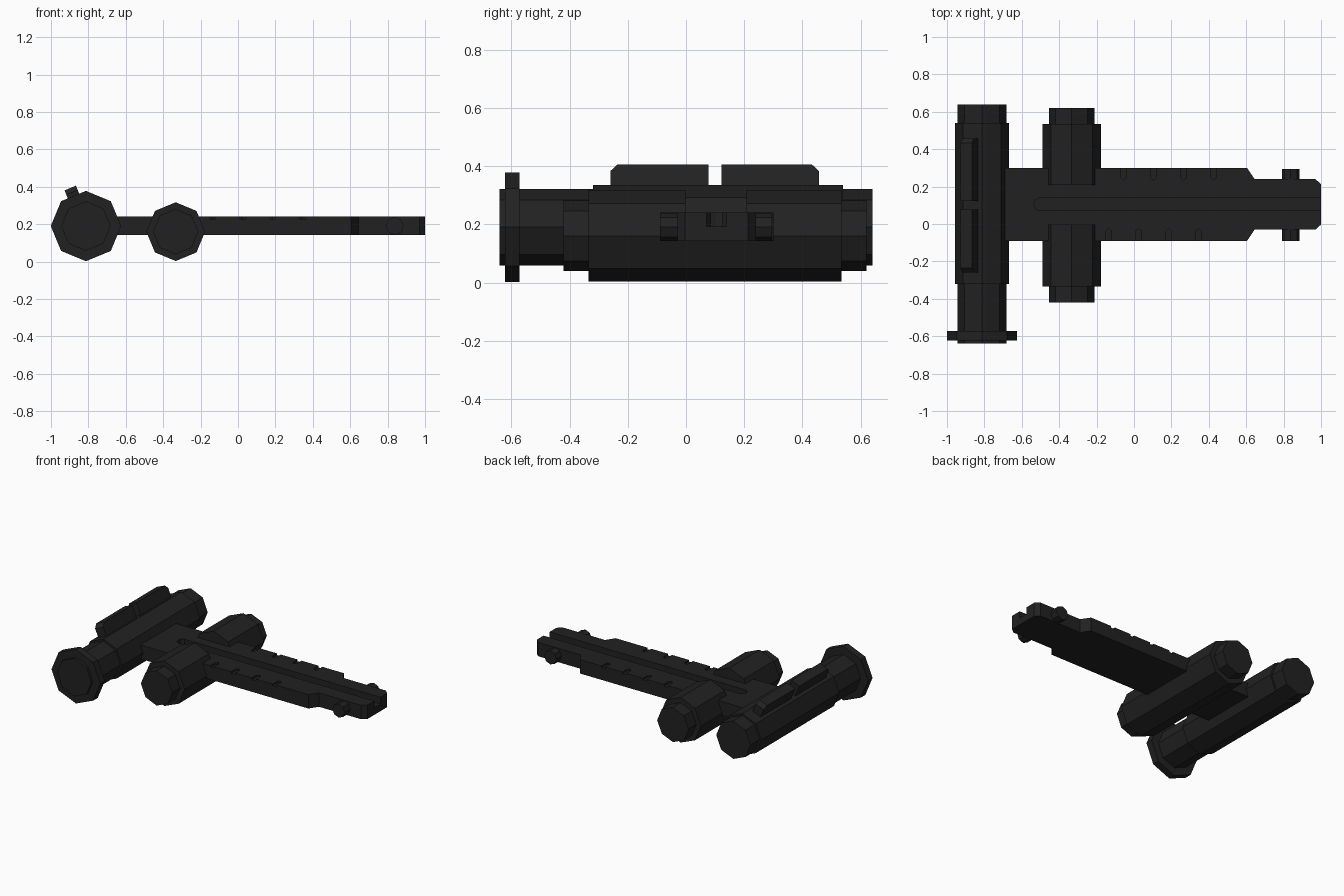
import bpy, bmesh, math
from mathutils import Vector, Matrix

if "Cube" in bpy.data.objects:
    bpy.data.objects.remove(bpy.data.objects["Cube"])

black = bpy.data.materials.new("matte_black")
black.diffuse_color = (0.0155, 0.0155, 0.0155, 1)
black.use_nodes = True
black.node_tree.nodes["Principled BSDF"].inputs["Base Color"].default_value = black.diffuse_color


def prism(name, pts, a, b, axis="y", ends=None):
    """Extrude a 2D outline from a to b along y (outline in x,z) or z (outline in x,y)."""
    place = (lambda u, v, w: (u, w, v)) if axis == "y" else (lambda u, v, w: (u, v, w))
    bm = bmesh.new()
    lo = [bm.verts.new(place(u, v, a)) for u, v in pts]
    hi = [bm.verts.new(place(u, v, b)) for u, v in pts]
    bm.faces.new(lo)
    bm.faces.new(hi[::-1])
    n = len(pts)
    for i in range(n):
        j = (i + 1) % n
        bm.faces.new((lo[j], lo[i], hi[i], hi[j]))
    bmesh.ops.recalc_face_normals(bm, faces=bm.faces)
    me = bpy.data.meshes.new(name)
    bm.to_mesh(me)
    bm.free()
    me.materials.append(black)
    ob = bpy.data.objects.new(name, me)
    bpy.context.collection.objects.link(ob)
    return ob


def octagon(cx, cz, r, lower=False):
    """Octagon with a corner pointing up; optionally only its lower half."""
    steps = range(4, 9) if lower else range(8)
    return [(cx + r * math.cos(i * math.pi / 4), cz + r * math.sin(i * math.pi / 4)) for i in steps]


def cut(target, cutter):
    cutter.hide_render = True
    cutter.hide_viewport = True
    cutter.display_type = "WIRE"
    m = target.modifiers.new("cut", "BOOLEAN")
    m.operation = "DIFFERENCE"
    m.solver = "EXACT"
    m.object = cutter


# Large tube: body, narrower core showing at both ends, front flange
MX, MZ = -0.813, 0.19
prism("large_tube_body", octagon(MX, MZ, 0.145), -0.32, 0.54)
prism("large_tube_core", octagon(MX, MZ, 0.132), -0.64, 0.64)
prism("large_tube_flange", octagon(MX, MZ, 0.188), -0.622, -0.572)

# Small tube: two full ends joined by a lower half under the plate
SX, SZ = -0.333, 0.16
prism("small_tube_front", octagon(SX, SZ, 0.157), -0.335, -0.002)
prism("small_tube_back", octagon(SX, SZ, 0.157), 0.208, 0.535)
prism("small_tube_bridge", octagon(SX, SZ, 0.157, lower=True), -0.002, 0.208)
prism("small_tube_front_tip", octagon(SX, SZ, 0.121), -0.42, -0.335)
prism("small_tube_back_tip", octagon(SX, SZ, 0.121), 0.535, 0.62)

# Flat plate with a stepped, chamfered end
PY = 0.105
half = [(-0.70, 0.195), (0.605, 0.195), (0.645, 0.135), (0.97, 0.135), (1.0, 0.108)]
outline = [(x, PY - h) for x, h in half] + [(x, PY + h) for x, h in reversed(half)]
plate = prism("plate", outline, 0.143, 0.24, "z")

# Long centre groove with a rounded inner end
groove = [(1.1, PY - 0.034), (1.1, PY + 0.034), (-0.51, PY + 0.034), (-0.53, PY + 0.02),
          (-0.535, PY), (-0.53, PY - 0.02), (-0.51, PY - 0.034)]
cut(plate, prism("groove_cutter", groove, 0.192, 0.30, "z"))

# Shallow notches along both long edges
for side, start in ((-1, -0.135), (1, -0.055)):
    for i in range(4):
        x = start + 0.16 * i
        shape = [(x - 0.015, PY + side * 0.25), (x - 0.015, PY + side * 0.142), (x, PY + side * 0.13),
                 (x + 0.015, PY + side * 0.142), (x + 0.015, PY + side * 0.25)]
        cut(plate, prism("notch_cutter", shape, 0.228, 0.30, "z"))

# Side pins near the plate's end
for name, a, b in (("pin_front", -0.09, -0.02), ("pin_back", 0.23, 0.295)):
    prism(name, octagon(0.838, 0.19, 0.048), a, b)

# Two tilted rails on the large tube's upper face, bevelled at their outer ends
tilt = math.radians(22.5)
out = Vector((-math.sin(tilt), 0, math.cos(tilt)))
across = Vector((math.cos(tilt), 0, math.sin(tilt)))
for name, inner, outer in (("rail_front", 0.077, -0.26), ("rail_back", 0.122, 0.457)):
    s = 0.025 if outer > inner else -0.025
    side = [(inner, 0.12), (outer, 0.12), (outer, 0.195), (outer - s, 0.22), (inner, 0.22)]
    rail = prism(name, side, -0.033, 0.033)
    for v in rail.data.vertices:
        along, w, r = v.co
        v.co = Vector((MX, along, MZ)) + out * r + across * w
    bm = bmesh.new()
    bm.from_mesh(rail.data)
    bmesh.ops.recalc_face_normals(bm, faces=bm.faces)
    bm.to_mesh(rail.data)
    bm.free()
